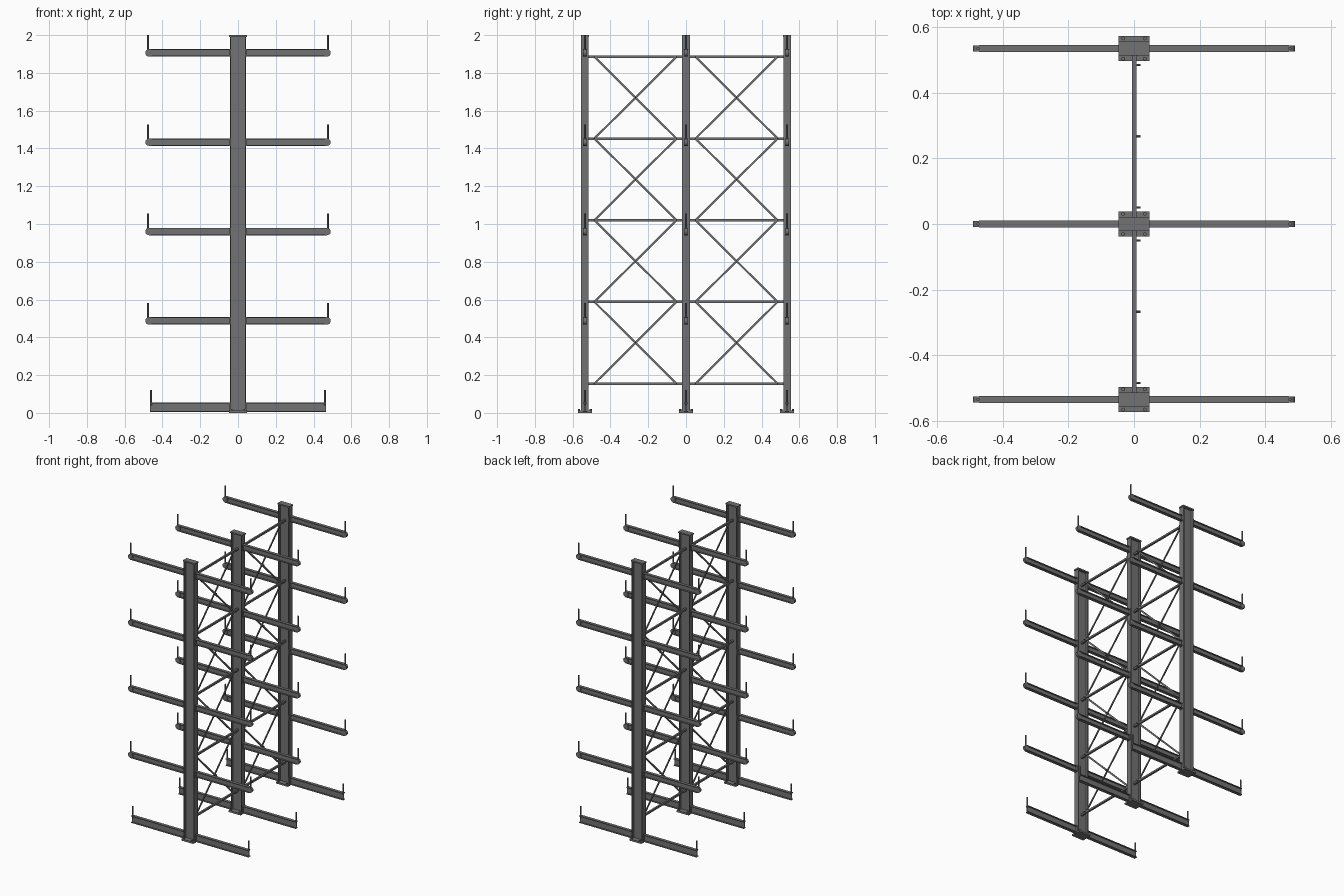
import bpy, bmesh
from math import atan2, hypot, pi
from mathutils import Matrix, Vector

cube = bpy.data.objects.get("Cube")
if cube:
    bpy.data.objects.remove(cube, do_unlink=True)


def make_material(name, value):
    mat = bpy.data.materials.new(name)
    mat.use_nodes = True
    colour = (value, value, value, 1)
    mat.diffuse_color = colour
    mat.node_tree.nodes["Principled BSDF"].inputs["Base Color"].default_value = colour
    return mat


STEEL = make_material("grey steel", 0.17)


def add_box(bm, centre, size, rotation=Matrix()):
    matrix = Matrix.Translation(centre) @ rotation @ Matrix.Diagonal((*size, 1))
    bmesh.ops.create_cube(bm, size=1, matrix=matrix)


def add_rod(bm, centre, radius, length, axis="Z", sides=12):
    turn = Vector({"X": (1, 0, 0), "Y": (0, 1, 0), "Z": (0, 0, 1)}[axis])
    matrix = Matrix.Translation(centre) @ turn.to_track_quat("Z", "Y").to_matrix().to_4x4()
    bmesh.ops.create_cone(bm, cap_ends=True, segments=sides, radius1=radius,
                          radius2=radius, depth=length, matrix=matrix)


def finish(name, bm, smooth=False):
    mesh = bpy.data.meshes.new(name)
    bm.to_mesh(mesh)
    bm.free()
    mesh.materials.append(STEEL)
    obj = bpy.data.objects.new(name, mesh)
    bpy.context.collection.objects.link(obj)
    if smooth:
        bpy.ops.object.select_all(action="DESELECT")
        obj.select_set(True)
        bpy.context.view_layer.objects.active = obj
        bpy.ops.object.shade_smooth_by_angle()


def add_i_beam(bm, x0, x1, y, z, width, height, thick):
    """Beam along x with horizontal flanges and an upright web."""
    mid, length = (x0 + x1) / 2, abs(x1 - x0)
    for s in (-1, 1):
        add_box(bm, (mid, y, z + s * (height - thick) / 2), (length, width, thick))
    add_box(bm, (mid, y, z), (length, thick, height - 2 * thick))


ROWS = {"front": -0.535, "middle": 0, "back": 0.535}
ARM_HEIGHTS = [0.487 + 0.473 * i for i in range(4)]
BRACE_HEIGHTS = [0.155 + 0.4325 * i for i in range(5)]
COLUMN = 0.042

for row, y in ROWS.items():
    # Column: flanges face the arms, web between them
    bm = bmesh.new()
    for s in (-1, 1):
        add_box(bm, (s * (COLUMN - 0.003), y, 1.0), (0.006, 0.04, 1.98))
    add_box(bm, (0, y, 1.0), (0.072, 0.006, 1.98))
    finish(row + "_column", bm)

    # Column cap and foot plate
    bm = bmesh.new()
    add_box(bm, (0, y, 1.995), (0.094, 0.042, 0.01))
    finish(row + "_column_cap", bm)
    bm = bmesh.new()
    add_box(bm, (0, y, 0.006), (0.094, 0.076, 0.012))
    for sx in (-1, 1):
        for sy in (-1, 1):
            add_rod(bm, (sx * 0.033, y + sy * 0.031, 0.012), 0.006, 0.018, sides=6)
    finish(row + "_foot_plate", bm)

    for side, s in (("left", 1), ("right", -1)):
        # Base beam with its end pin
        bm = bmesh.new()
        add_i_beam(bm, s * COLUMN, s * 0.465, y, 0.03, 0.022, 0.05, 0.005)
        add_box(bm, (s * 0.044, y, 0.033), (0.005, 0.034, 0.046))
        finish(f"{row}_{side}_base_beam", bm)
        bm = bmesh.new()
        add_rod(bm, (s * 0.46, y, 0.08), 0.005, 0.08)
        finish(f"{row}_{side}_base_pin", bm, smooth=True)

        # Arms with mounting plates, rounded tips and end pins
        for i, z in enumerate(ARM_HEIGHTS, 1):
            bm = bmesh.new()
            add_i_beam(bm, s * COLUMN, s * 0.472, y, z, 0.022, 0.04, 0.005)
            add_box(bm, (s * 0.044, y, z), (0.005, 0.034, 0.04))
            finish(f"{row}_{side}_arm_{i}", bm)
            bm = bmesh.new()
            add_rod(bm, (s * 0.472, y, z), 0.019, 0.018, "Y", 20)
            add_rod(bm, (s * 0.476, y, z + 0.045), 0.005, 0.1)
            finish(f"{row}_{side}_arm_tip_{i}", bm, smooth=True)

# Bracing between neighbouring columns
for bay, s in (("front", -1), ("back", 1)):
    bars, bolts = bmesh.new(), bmesh.new()
    for z in BRACE_HEIGHTS:
        add_box(bars, (0.001, s * 0.2675, z), (0.013, 0.53, 0.013))
        for y in (0.05, 0.485):
            add_rod(bolts, (0.01, s * y, z), 0.004, 0.02, "X", 6)
    for z0, z1 in zip(BRACE_HEIGHTS, BRACE_HEIGHTS[1:]):
        run, rise = 0.435, z1 - z0
        for tilt in (-1, 1):
            add_box(bars, (tilt * 0.003, s * 0.2675, (z0 + z1) / 2),
                    (0.006, hypot(run, rise), 0.011),
                    Matrix.Rotation(tilt * atan2(rise, run), 4, "X"))
        add_rod(bolts, (0.008, s * 0.2675, (z0 + z1) / 2), 0.004, 0.024, "X", 6)
    finish(bay + "_bracing", bars)
    finish(bay + "_brace_bolts", bolts)
